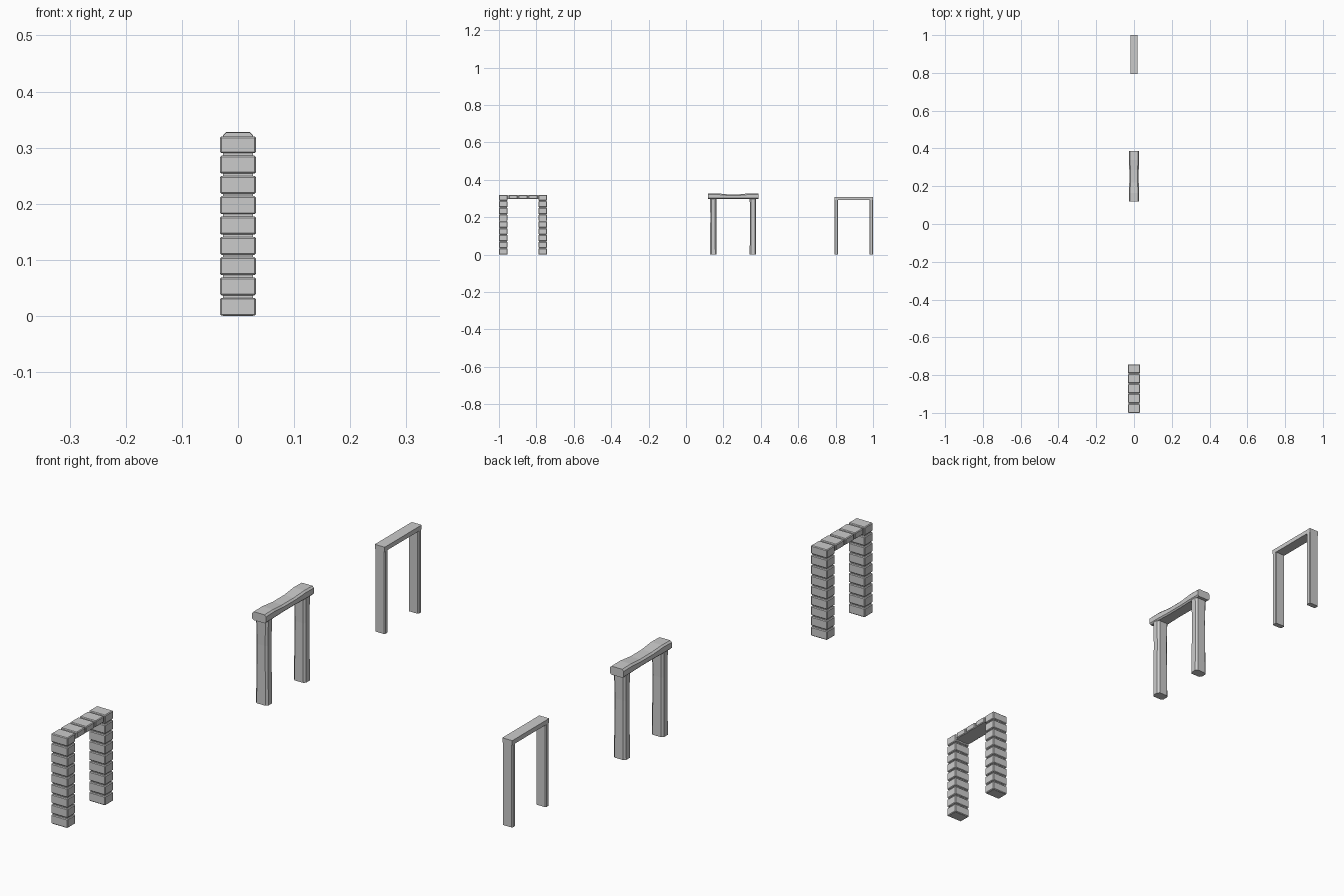
import bpy, bmesh

if "Cube" in bpy.data.objects:
    bpy.data.objects.remove(bpy.data.objects["Cube"])


def box(name, lo, hi, bevel=0.0, axis=None):
    """Box from corner to corner; chamfer all edges or only those along one axis."""
    bm = bmesh.new()
    bmesh.ops.create_cube(bm, size=1)
    for v in bm.verts:
        for i in range(3):
            v.co[i] = lo[i] if v.co[i] < 0 else hi[i]
    if bevel:
        edges = [e for e in bm.edges if axis is None
                 or abs((e.verts[0].co - e.verts[1].co)[axis]) > 1e-6]
        bmesh.ops.bevel(bm, geom=edges, offset=bevel, segments=1, affect='EDGES')
    return finish(name, bm)


def finish(name, bm):
    bmesh.ops.recalc_face_normals(bm, faces=bm.faces)
    me = bpy.data.meshes.new(name)
    bm.to_mesh(me)
    bm.free()
    ob = bpy.data.objects.new(name, me)
    bpy.context.collection.objects.link(ob)
    return ob


def loft(name, rings):
    """Skin a list of equal-length point rings and cap both ends."""
    bm = bmesh.new()
    rows = [[bm.verts.new(p) for p in r] for r in rings]
    n = len(rows[0])
    for a, b in zip(rows, rows[1:]):
        for i in range(n):
            bm.faces.new((a[i], a[(i + 1) % n], b[(i + 1) % n], b[i]))
    bm.faces.new(rows[0])
    bm.faces.new(rows[-1])
    return finish(name, bm)


def octagon(hx, hy, c):
    """Chamfered rectangle outline."""
    return [(hx, -hy + c), (hx, hy - c), (hx - c, hy), (-hx + c, hy),
            (-hx, hy - c), (-hx, -hy + c), (-hx + c, -hy), (hx - c, -hy)]


# Stone frame: grooved block pillars
Y0, Y1, W = -1.0, -0.743, 0.046
for side, y in (("front", Y0), ("back", Y1 - W)):
    box(f"stone_{side}_core", (-0.027, y + 0.004, 0), (0.027, y + W - 0.004, 0.316))
    for k in range(9):
        z = 0.0005 + k * 0.0362
        top = 0.32 if k == 8 else z + 0.032
        box(f"stone_{side}_block_{k}", (-0.032, y, z), (0.032, y + W, top), 0.0025)

# Stone lintel blocks between the corners
box("stone_lintel_core", (-0.028, Y0 + 0.01, 0.298), (0.028, Y1 - 0.01, 0.317))
pitch = (Y1 - Y0 - W) / 4
for k in range(1, 4):
    y = Y0 + k * pitch
    box(f"stone_lintel_block_{k}", (-0.032, y, 0.298), (0.032, y + W + 0.001, 0.32), 0.0025)

# Wooden frame: chamfered posts, slightly waisted
for side, yc in (("front", 0.146), ("back", 0.358)):
    rings = []
    for z, s in ((0, 1.0), (0.10, 0.96), (0.21, 0.92), (0.305, 1.0)):
        rings.append([(x * s, yc + y * s, z) for x, y in octagon(0.024, 0.0175, 0.007)])
    loft(f"wood_{side}_post", rings)

# Wooden beam: chamfered top, dipping in the middle
rings = []
for y, hx, top in ((0.118, 0.027, 0.327), (0.165, 0.027, 0.328), (0.22, 0.025, 0.323),
                   (0.285, 0.025, 0.323), (0.34, 0.027, 0.328), (0.387, 0.027, 0.327)):
    rings.append([(-hx, y, 0.302), (-hx + 0.005, y, 0.297), (hx - 0.005, y, 0.297),
                  (hx, y, 0.302), (hx, y, top - 0.006), (hx - 0.006, y, top),
                  (-hx + 0.006, y, top), (-hx, y, top - 0.006)])
loft("wood_beam", rings)

# Plain thin frame
for side, y in (("front", 0.793), ("back", 0.981)):
    box(f"plain_{side}_post", (-0.0195, y, 0), (0.0195, y + 0.019, 0.295), 0.003, 2)
box("plain_beam", (-0.0195, 0.793, 0.292), (0.0195, 1.0, 0.308))
